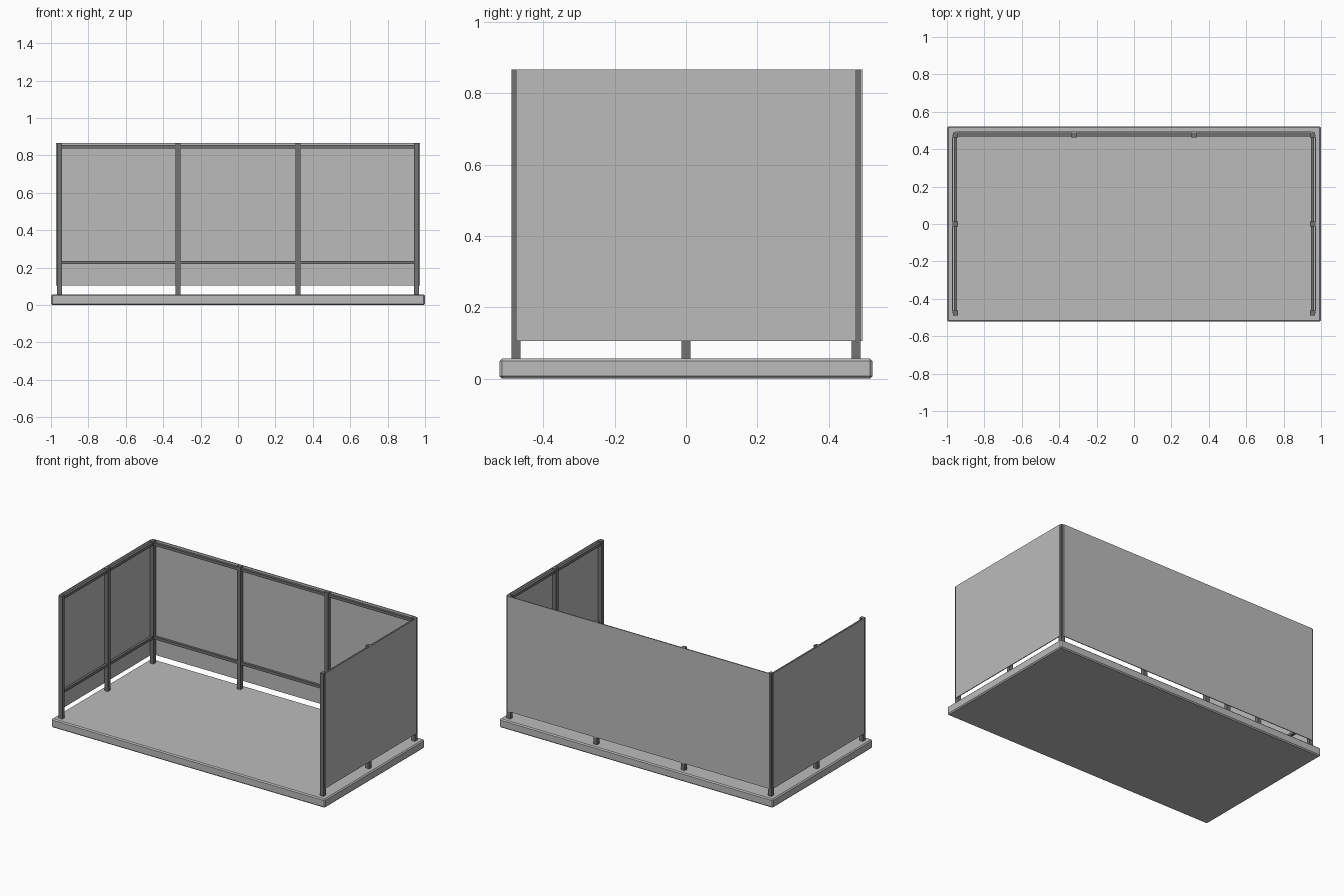
import bpy

if "Cube" in bpy.data.objects:
    bpy.data.objects.remove(bpy.data.objects["Cube"])

# Flat colours
def material(name, v):
    m = bpy.data.materials.new(name)
    m.diffuse_color = (v, v, v, 1)
    m.use_nodes = True
    m.node_tree.nodes["Principled BSDF"].inputs["Base Color"].default_value = m.diffuse_color
    return m

light_grey = material("light grey", 0.5)
dark_grey = material("dark grey", 0.17)

# Box from its limits on each axis
def box(name, xs, ys, zs, mat, bevel=0):
    bpy.ops.mesh.primitive_cube_add(
        size=1, location=[(a + b) / 2 for a, b in (xs, ys, zs)])
    o = bpy.context.object
    o.name = name
    o.scale = [b - a for a, b in (xs, ys, zs)]
    bpy.ops.object.transform_apply(location=False, rotation=False, scale=True)
    o.data.materials.append(mat)
    if bevel:
        mod = o.modifiers.new("bevel", 'BEVEL')
        mod.width = bevel
        mod.segments = 1
    return o

X, Y = 0.955, 0.476      # post centre lines
H = 0.013                # half post width
T = 0.005                # panel thickness
BASE, LOW, TOP = 0.057, 0.106, 0.867
RAILS = {"lower": (0.219, 0.237), "upper": (0.838, 0.856)}
R = 0.008                # half rail depth

# Floor slab
box("floor_slab", (-1, 1), (-0.522, 0.522), (0, BASE), light_grey, 0.007)

# Posts along the back and the two sides
posts = [(x, Y) for x in (-X, -0.32, 0.32, X)]
posts += [(s * X, y) for s in (-1, 1) for y in (-Y, 0)]
for x, y in posts:
    box("post", (x - H, x + H), (y - H, y + H), (BASE - 0.002, TOP), dark_grey)

# Horizontal rails
for label, zs in RAILS.items():
    box(f"back_{label}_rail", (-X, X), (Y - R, Y + R), zs, dark_grey)
    for s in (-1, 1):
        box(f"side_{label}_rail", (s * X - R, s * X + R), (-Y, Y), zs, dark_grey)

# Wall panels fixed to the outside of the posts
box("back_panel", (-X, X), (Y + H, Y + H + T), (LOW, TOP), light_grey)
for s in (-1, 1):
    xs = sorted((s * (X + H), s * (X + H + T)))
    box("side_panel", xs, (-Y, Y), (LOW, TOP), light_grey)
